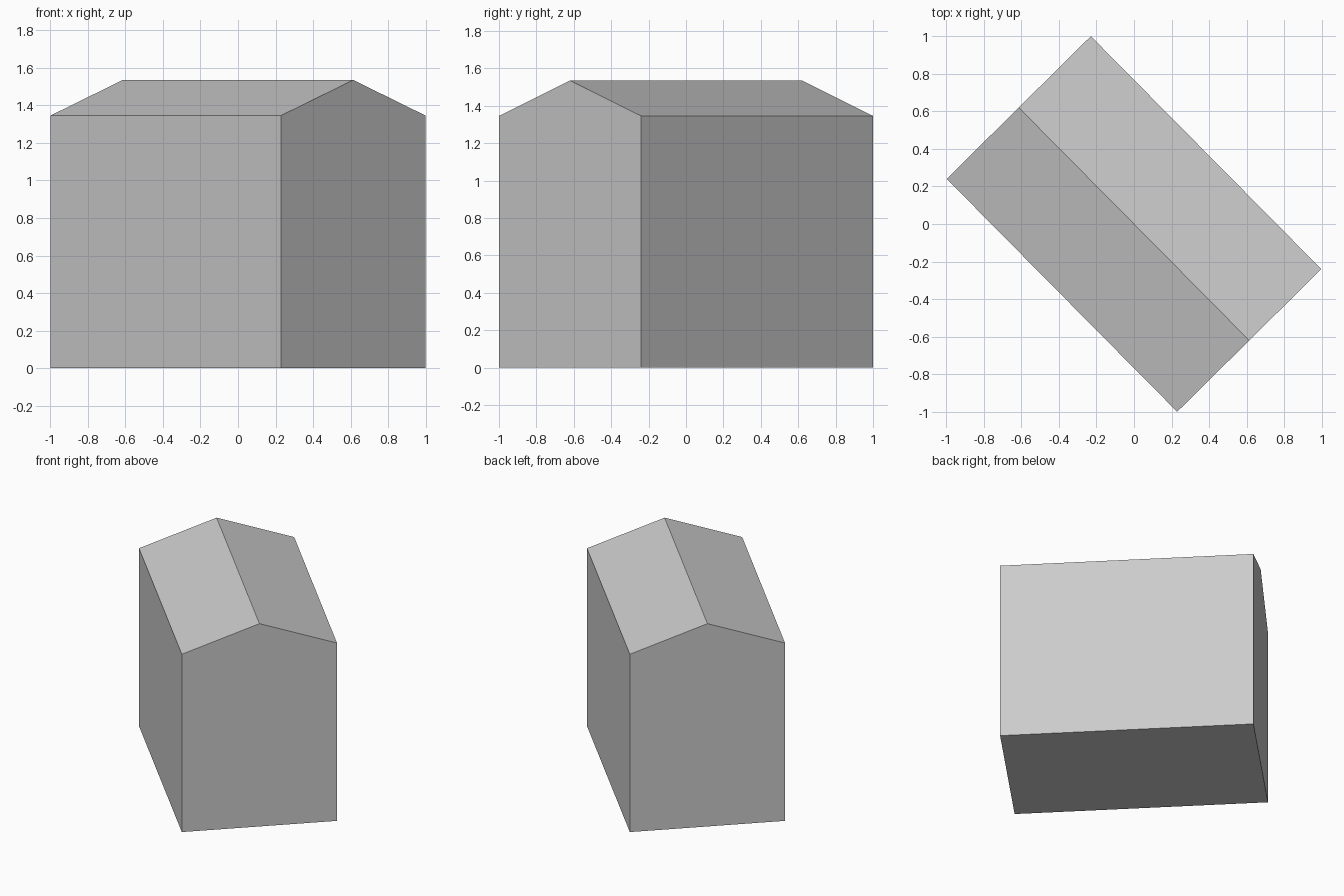
import bpy
import bmesh
import math
from mathutils import Matrix, Vector

cube = bpy.data.objects.get("Cube")
if cube:
    bpy.data.objects.remove(cube, do_unlink=True)

HALF_LENGTH = 0.8725
HALF_WIDTH = 0.54
EAVE = 1.346
RIDGE = 1.535
TURN = math.radians(-45.3)

# Plain grey finish
grey = bpy.data.materials.new("plain_grey")
grey.use_nodes = True
colour = (0.6, 0.6, 0.6, 1)
grey.diffuse_color = colour
grey.node_tree.nodes["Principled BSDF"].inputs["Base Color"].default_value = colour

# Gable outline, extruded along the ridge
gable = [(-HALF_WIDTH, 0), (HALF_WIDTH, 0), (HALF_WIDTH, EAVE), (0, RIDGE), (-HALF_WIDTH, EAVE)]
bm = bmesh.new()
end_face = bm.faces.new([bm.verts.new((-HALF_LENGTH, y, z)) for y, z in gable])
extruded = bmesh.ops.extrude_face_region(bm, geom=[end_face], use_keep_orig=True)
far_verts = [g for g in extruded["geom"] if isinstance(g, bmesh.types.BMVert)]
bmesh.ops.translate(bm, verts=far_verts, vec=Vector((2 * HALF_LENGTH, 0, 0)))
bmesh.ops.recalc_face_normals(bm, faces=bm.faces)

# Diagonal placement on the ground
bm.transform(Matrix.Rotation(TURN, 4, "Z"))

mesh = bpy.data.meshes.new("gabled_house")
bm.to_mesh(mesh)
bm.free()
mesh.materials.append(grey)
house = bpy.data.objects.new("gabled_house", mesh)
bpy.context.collection.objects.link(house)
